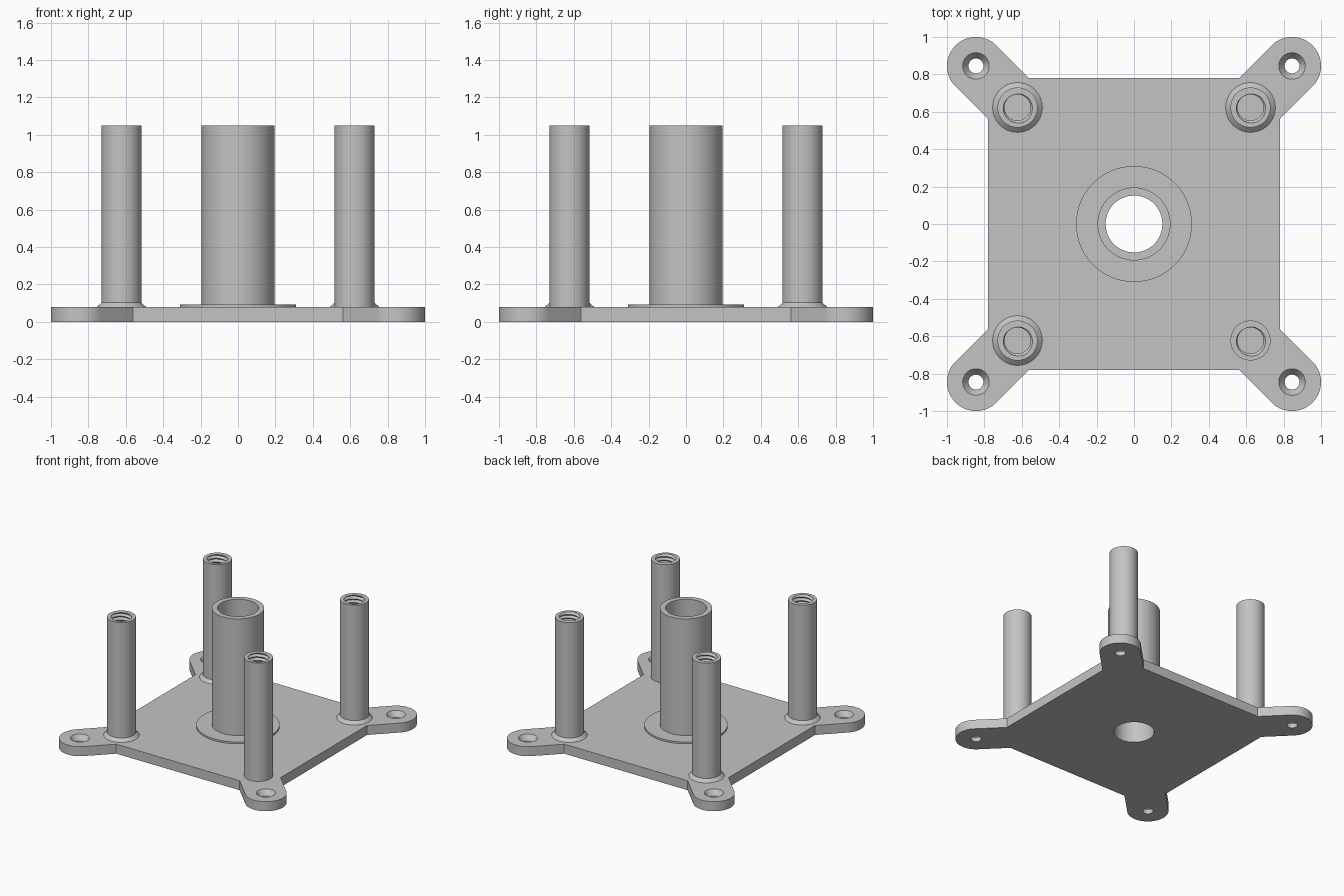
import bpy, bmesh
from math import pi, cos, sin, radians
from mathutils import Vector

cube = bpy.data.objects.get("Cube")
if cube:
    bpy.data.objects.remove(cube, do_unlink=True)

# Shared material
grey = bpy.data.materials.new("plain grey")
grey.use_nodes = True
grey.diffuse_color = (0.55, 0.55, 0.55, 1)
grey.node_tree.nodes["Principled BSDF"].inputs["Base Color"].default_value = grey.diffuse_color

PLATE_TOP = 0.078
HEIGHT = 1.05
HALF = 0.78
EAR_POS = 0.845
EAR_R = 0.155
POST_POS = 0.623
CORNERS = [("back_left", 1, 1), ("back_right", -1, 1),
           ("front_right", -1, -1), ("front_left", 1, -1)]


def make_object(name, bm, location=(0, 0, 0)):
    bmesh.ops.remove_doubles(bm, verts=bm.verts, dist=1e-5)
    bmesh.ops.recalc_face_normals(bm, faces=bm.faces)
    mesh = bpy.data.meshes.new(name)
    bm.to_mesh(mesh)
    bm.free()
    mesh.materials.append(grey)
    obj = bpy.data.objects.new(name, mesh)
    obj.location = location
    bpy.context.collection.objects.link(obj)
    return obj


def activate(obj):
    bpy.ops.object.select_all(action="DESELECT")
    obj.select_set(True)
    bpy.context.view_layer.objects.active = obj


def shade(obj):
    activate(obj)
    bpy.ops.object.shade_smooth_by_angle(angle=radians(30))


def lathe(name, profile, location=(0, 0, 0), closed=False, steps=64):
    """Spin an (radius, height) profile about z."""
    bm = bmesh.new()
    verts = [bm.verts.new((r, 0, z)) for r, z in profile]
    pairs = list(zip(verts, verts[1:]))
    if closed:
        pairs.append((verts[-1], verts[0]))
    edges = [bm.edges.new(p) for p in pairs]
    bmesh.ops.spin(bm, geom=verts + edges, axis=(0, 0, 1), cent=(0, 0, 0),
                   angle=2 * pi, steps=steps, use_duplicate=False)
    return make_object(name, bm, location)


# Base plate: a square with a rounded ear on each diagonal
outline = []
for quarter in range(4):
    direction = pi / 4 + quarter * pi / 2
    along = Vector((cos(direction), sin(direction)))
    across = Vector((-along.y, along.x))
    inner = along * (HALF * 2 ** 0.5 - EAR_R)
    outline.append(inner - across * EAR_R)
    for i in range(33):
        a = -pi / 2 + pi * i / 32
        outline.append(along * (EAR_POS * 2 ** 0.5 + EAR_R * cos(a)) + across * EAR_R * sin(a))
    outline.append(inner + across * EAR_R)

bm = bmesh.new()
base = bm.faces.new([bm.verts.new((p.x, p.y, 0)) for p in outline])
raised = bmesh.ops.extrude_face_region(bm, geom=[base])["geom"]
bmesh.ops.translate(bm, vec=(0, 0, PLATE_TOP),
                    verts=[g for g in raised if isinstance(g, bmesh.types.BMVert)])
plate = make_object("base_plate", bm)

# Centre bore and countersunk screw holes
cutters = [lathe("bore_cutter", [(0, -0.1), (0.152, -0.1), (0.152, 0.2), (0, 0.2)])]
for side, sx, sy in CORNERS:
    cutters.append(lathe("screw_cutter_" + side,
                         [(0, -0.1), (0.04, -0.1), (0.04, 0.036), (0.071, PLATE_TOP),
                          (0.071, 0.2), (0, 0.2)],
                         (sx * EAR_POS, sy * EAR_POS, 0), steps=40))
for cutter in cutters:
    cutter.hide_render = True
    mod = plate.modifiers.new("hole", "BOOLEAN")
    mod.operation = "DIFFERENCE"
    mod.solver = "EXACT"
    mod.object = cutter
    activate(plate)
    bpy.ops.object.modifier_apply(modifier=mod.name)
    bpy.data.objects.remove(cutter, do_unlink=True)
shade(plate)

# Centre tube with its low flange
tube = lathe("centre_tube", [(0.152, PLATE_TOP), (0.31, PLATE_TOP), (0.31, 0.092), (0.195, 0.092),
                             (0.195, HEIGHT), (0.152, HEIGHT)], closed=True)
shade(tube)


def threaded_post(name, location, foot, columns=48):
    """Post with a helical thread inside a blind hole."""
    pitch, minor, major, floor = 0.03, 0.07, 0.085, 0.65
    turns = round((HEIGHT - floor) / pitch) + 2
    start = [(0.107, 0.07)]
    if foot:
        start = [(0.133, 0.07), (0.133, PLATE_TOP), (0.107, 0.102)]
    start.append((0.107, HEIGHT))
    bm = bmesh.new()
    outer, thread = [], []
    for c in range(columns):
        a = 2 * pi * c / columns

        def point(r, z):
            return bm.verts.new((r * cos(a), r * sin(a), z))

        outer.append([point(r, z) for r, z in start])
        column = []
        for k in range(turns * 4 + 1):
            z = floor + pitch * (k / 4 + c / columns - 1)
            z = min(max(z, floor), HEIGHT)
            phase = ((z - floor) / pitch - c / columns) % 1
            groove = 1 - abs(2 * phase - 1)
            column.append(point(minor + (major - minor) * groove, z))
        thread.append(column)
    last = turns * 4
    for c in range(columns):
        n = (c + 1) % columns
        shift = 4 if n == 0 else 0
        for i in range(len(start) - 1):
            bm.faces.new((outer[c][i], outer[n][i], outer[n][i + 1], outer[c][i + 1]))
        bm.faces.new((outer[c][-1], outer[n][-1], thread[n][last], thread[c][last]))
        for k in range(last):
            lo, hi = min(k + shift, last), min(k + 1 + shift, last)
            if lo < hi:
                bm.faces.new((thread[c][k], thread[n][lo], thread[n][hi], thread[c][k + 1]))
    bm.faces.new([column[0] for column in thread])
    bmesh.ops.dissolve_degenerate(bm, dist=1e-5, edges=bm.edges)
    return make_object(name, bm, location)


# Corner posts; the front left one has no flared foot
for side, sx, sy in CORNERS:
    post = threaded_post("post_" + side, (sx * POST_POS, sy * POST_POS, 0), side != "front_left")
    shade(post)
